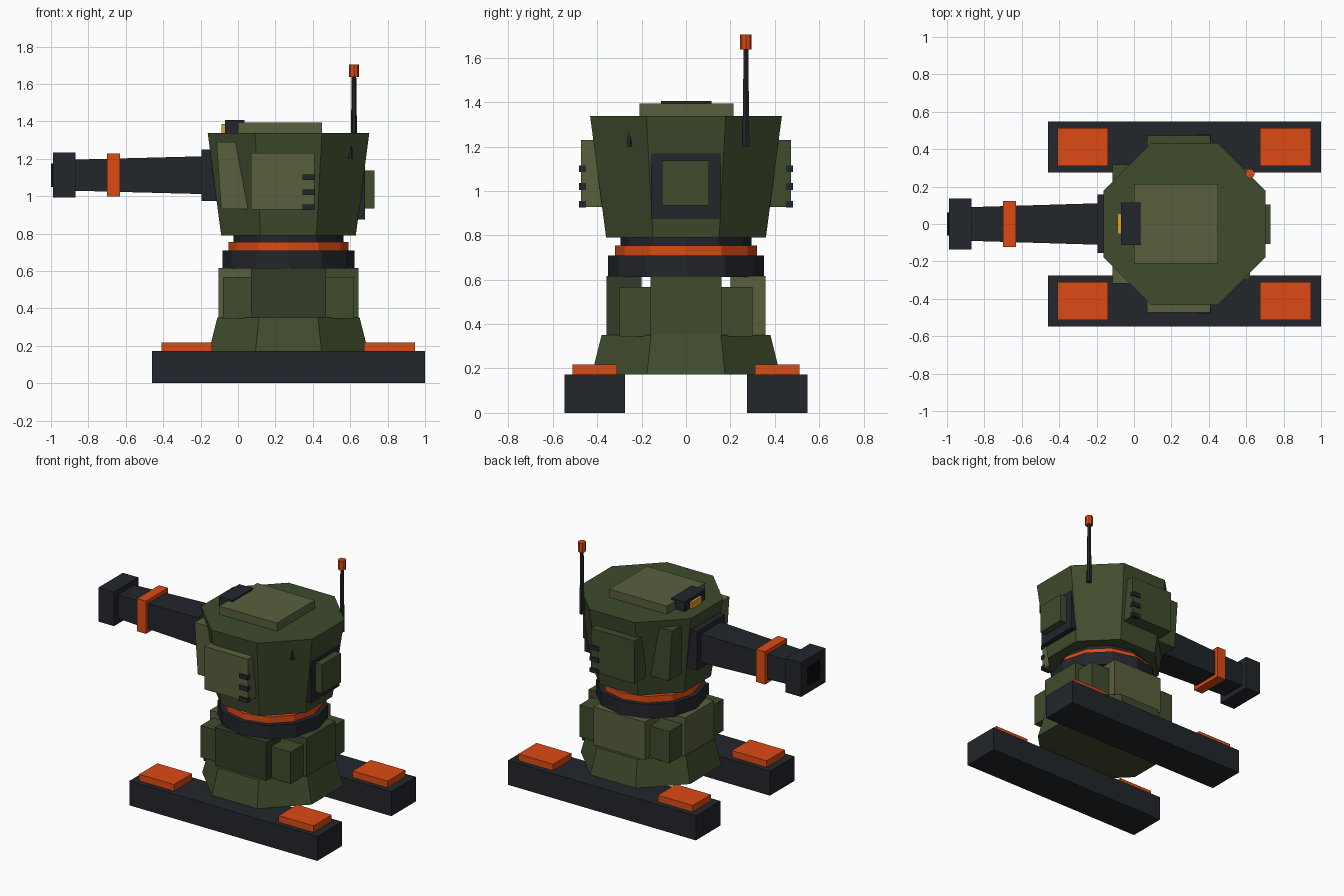
import bpy, bmesh
from math import pi, cos, sin

if "Cube" in bpy.data.objects:
    bpy.data.objects.remove(bpy.data.objects["Cube"])

CX = 0.27  # centre of the body along x


def mat(name, r, g, b):
    m = bpy.data.materials.new(name)
    m.diffuse_color = (r, g, b, 1)
    m.use_nodes = True
    m.node_tree.nodes["Principled BSDF"].inputs["Base Color"].default_value = m.diffuse_color
    return m


GREEN = mat("green", 0.050, 0.072, 0.026)
DARK = mat("dark_green", 0.032, 0.046, 0.020)
OLIVE = mat("olive", 0.100, 0.117, 0.048)
BLACK = mat("charcoal", 0.016, 0.019, 0.024)
BORE = mat("bore_black", 0.004, 0.004, 0.005)
ORANGE = mat("orange", 0.72, 0.07, 0.007)
AMBER = mat("amber", 0.75, 0.36, 0.03)


def loft(name, rings, m):
    """Skin a list of equal-length point loops and cap both ends."""
    bm = bmesh.new()
    vs = [[bm.verts.new(p) for p in ring] for ring in rings]
    n = len(vs[0])
    for a, b in zip(vs, vs[1:]):
        for i in range(n):
            j = (i + 1) % n
            bm.faces.new((a[i], a[j], b[j], b[i]))
    bm.faces.new(vs[0][::-1])
    bm.faces.new(vs[-1])
    bmesh.ops.recalc_face_normals(bm, faces=bm.faces)
    me = bpy.data.meshes.new(name)
    bm.to_mesh(me)
    bm.free()
    me.materials.append(m)
    ob = bpy.data.objects.new(name, me)
    bpy.context.collection.objects.link(ob)
    return ob


def box(name, x, y, z, m):
    ring = lambda h: [(x[0], y[0], h), (x[1], y[0], h), (x[1], y[1], h), (x[0], y[1], h)]
    return loft(name, [ring(z[0]), ring(z[1])], m)


def prism(name, x, y, n, stations, m, turn=0.0):
    """Vertical n-sided solid; stations are (height, corner radius)."""
    return loft(name, [[(x + r * cos(2 * pi * i / n + turn), y + r * sin(2 * pi * i / n + turn), z)
                        for i in range(n)] for z, r in stations], m)


def octagon(name, stations, m):
    """Octagon with flats on the axes; stations are (height, flat distance)."""
    return prism(name, CX, 0, 8, [(z, a / cos(pi / 8)) for z, a in stations], m, pi / 8)


def square_tube(name, stations, zc, m):
    """Square section along x; stations are (x, half width, half height)."""
    return loft(name, [[(x, -w, zc - h), (x, w, zc - h), (x, w, zc + h), (x, -w, zc + h)]
                       for x, w, h in stations], m)


# Skids and foot pads
for s, side in ((-1, "front"), (1, "back")):
    box(f"{side}_skid", (-0.46, 1.0), sorted((s * 0.275, s * 0.548)), (0, 0.172), BLACK)
    for i, x in enumerate(((-0.41, -0.14), (0.675, 0.945))):
        box(f"{side}_pad_{i}", x, sorted((s * 0.31, s * 0.512)), (0.165, 0.218), ORANGE)

# Pedestal base and core
octagon("pedestal_base", [(0.172, 0.425), (0.352, 0.38)], GREEN)
octagon("pedestal_core", [(0.34, 0.16), (0.63, 0.16)], DARK)

# Armour blocks around the pedestal
Z = (0.35, 0.617)
box("front_block", (CX - 0.2, CX + 0.2), (-0.358, -0.2), Z, DARK)
box("back_block", (CX - 0.2, CX + 0.2), (0.2, 0.358), Z, OLIVE)
box("left_block", (CX - 0.375, CX - 0.12), (-0.16, 0.16), Z, OLIVE)
box("right_block", (CX + 0.12, CX + 0.375), (-0.16, 0.16), Z, GREEN)
for sx in (-1, 1):
    for sy in (-1, 1):
        box("corner_block", sorted((CX + sx * 0.12, CX + sx * 0.35)),
            sorted((sy * 0.1, sy * 0.3)), (0.345, 0.568), GREEN)

# Turning ring
prism("ring_lower", CX, 0, 12, [(0.613, 0.352), (0.71, 0.352)], BLACK)
prism("ring_band", CX, 0, 12, [(0.705, 0.32), (0.755, 0.32)], ORANGE)
prism("ring_upper", CX, 0, 12, [(0.75, 0.295), (0.80, 0.295)], BLACK)

# Turret shell, roof hatch and sight
octagon("turret", [(0.79, 0.36), (1.338, 0.432)], GREEN)
box("roof_hatch", (0.0, 0.45), (-0.21, 0.213), (1.33, 1.395), OLIVE)
box("sight_housing", (-0.07, 0.035), (-0.112, 0.115), (1.33, 1.406), BLACK)
box("sight_lens", (-0.087, -0.06), (-0.053, 0.055), (1.338, 1.385), AMBER)

# Side plates with vents, and cheek plates beside the gun
for s, side, m in ((-1, "front", OLIVE), (1, "back", GREEN)):
    box(f"{side}_plate", (0.07, 0.408), sorted((s * 0.35, s * 0.472)), (0.928, 1.23), m)
    for i in range(3):
        z = 0.94 + i * 0.08
        box(f"{side}_vent_{i}", (0.345, 0.412), sorted((s * 0.45, s * 0.481)),
            (z - 0.015, z + 0.015), BLACK)
    profile = [(-0.115, 1.29), (0.03, 1.29), (0.1, 0.932), (-0.09, 0.932)]
    loft(f"{side}_cheek", [[(x, s * y, z) for x, z in profile] for y in (0.17, 0.318)], m)

# Rear access panel
box("rear_frame", (0.55, 0.68), (-0.158, 0.158), (0.875, 1.168), BLACK)
box("rear_panel", (0.6, 0.73), (-0.108, 0.104), (0.935, 1.138), GREEN)

# Gun
ZG = 1.112
box("gun_mantlet", (-0.195, -0.02), (-0.155, 0.158), (0.975, 1.248), BLACK)
square_tube("gun_barrel", [(-0.88, 0.09, 0.083), (-0.15, 0.112, 0.102)], ZG, BLACK)
square_tube("barrel_band", [(-0.70, 0.122, 0.115), (-0.63, 0.122, 0.115)], ZG, ORANGE)
square_tube("muzzle", [(-0.99, 0.135, 0.12), (-0.87, 0.135, 0.12)], ZG, BLACK)
square_tube("muzzle_bore", [(-1.0, 0.062, 0.062), (-0.95, 0.062, 0.062)], ZG, BORE)

# Antenna and the small stub on the opposite corner
prism("antenna_rod", 0.62, 0.27, 6, [(1.2, 0.018), (1.65, 0.012)], BLACK)
prism("antenna_tip", 0.62, 0.27, 8, [(1.638, 0.026), (1.705, 0.026)], ORANGE)
prism("antenna_stub", 0.598, -0.25, 6, [(1.2, 0.018), (1.3, 0.014)], BLACK)
